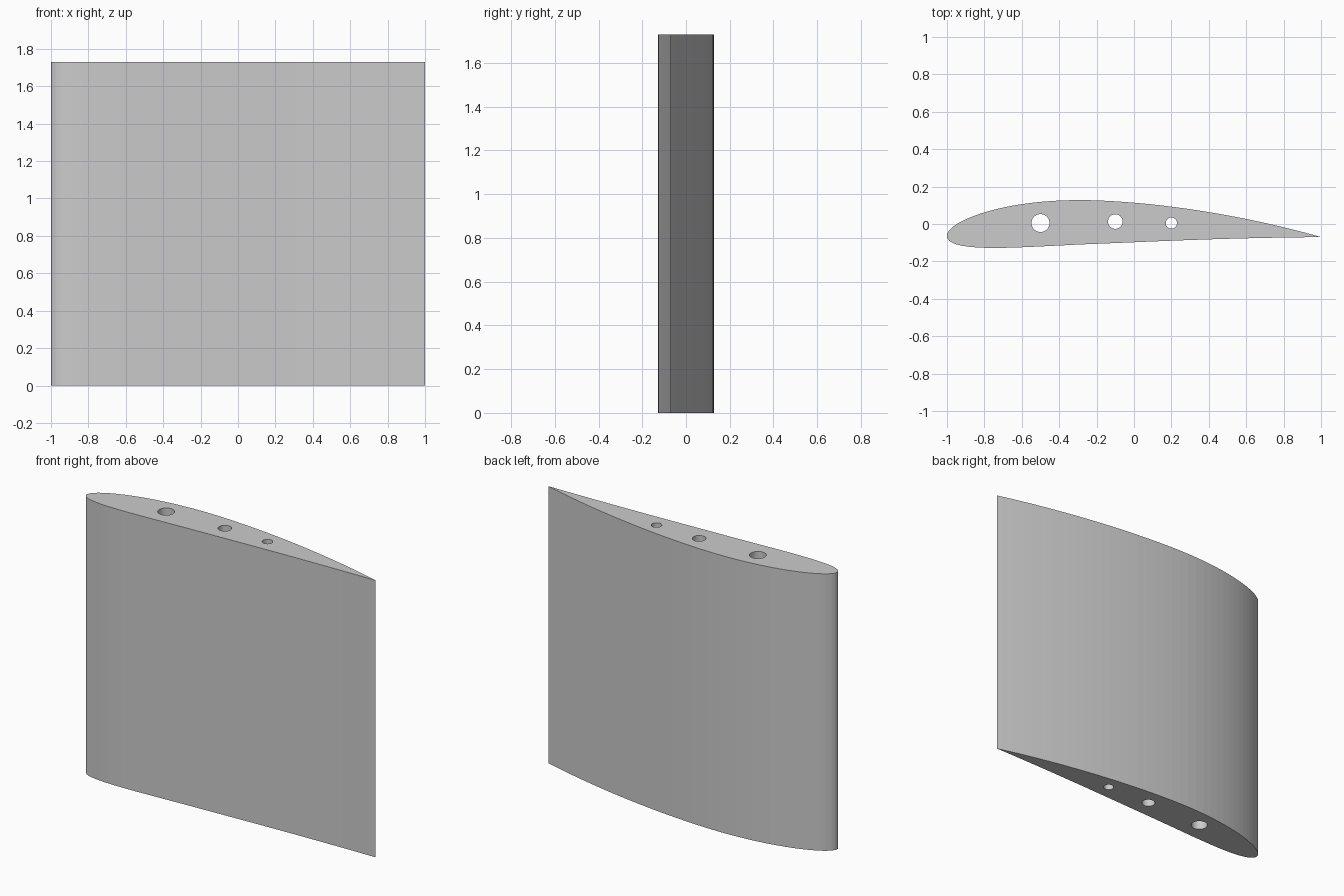
import bpy, bmesh
from math import sin, cos, pi, sqrt, atan

cube = bpy.data.objects.get("Cube")
if cube:
    bpy.data.objects.remove(cube)

HEIGHT = 1.73
CHORD = 2.0
CAMBER, CAMBER_POS, THICK = 0.04, 0.4, 0.12
STEPS = 50
HOLES = [(-0.5, 0.005, 0.048), (-0.1, 0.013, 0.039), (0.2, 0.005, 0.03)]


def section_point(t, side):
    """Point on the cambered section; side is +1 for the upper skin, -1 for the lower."""
    half = 5 * THICK * (0.2969 * sqrt(t) - 0.126 * t - 0.3516 * t**2
                        + 0.2843 * t**3 - 0.1036 * t**4)
    p = CAMBER_POS
    k = CAMBER / (p * p if t < p else (1 - p) ** 2)
    mean = k * (2 * p * t - t * t + (0 if t < p else 1 - 2 * p))
    angle = atan(2 * k * (p - t))
    return ((t - side * half * sin(angle)) * CHORD,
            (mean + side * half * cos(angle)) * CHORD)


def add_loop(bm, points):
    verts = [bm.verts.new((x, y, 0)) for x, y in points]
    return [bm.edges.new((v, verts[i - 1])) for i, v in enumerate(verts)]


# Wing outline: trailing edge, over the top, round the nose and back below
spacing = [(1 - cos(pi * i / STEPS)) / 2 for i in range(STEPS + 1)]
outline = [section_point(t, 1) for t in reversed(spacing)]
outline += [section_point(t, -1) for t in spacing[1:-1]]
xs, ys = zip(*outline)
cx, cy = (min(xs) + max(xs)) / 2, (min(ys) + max(ys)) / 2
outline = [(x - cx, y - cy) for x, y in outline]

# Fill the section around the spar holes and extrude it upward
bm = bmesh.new()
edges = add_loop(bm, outline)
for hx, hy, r in HOLES:
    edges += add_loop(bm, [(hx + r * cos(2 * pi * i / 32), hy + r * sin(2 * pi * i / 32))
                           for i in range(32)])
bmesh.ops.triangle_fill(bm, edges=edges, use_beauty=True)
solid = bmesh.ops.extrude_face_region(bm, geom=bm.faces[:], use_keep_orig=True)
top = [g for g in solid["geom"] if isinstance(g, bmesh.types.BMVert)]
bmesh.ops.translate(bm, verts=top, vec=(0, 0, HEIGHT))
bmesh.ops.recalc_face_normals(bm, faces=bm.faces[:])

mesh = bpy.data.meshes.new("wing_section")
bm.to_mesh(mesh)
bm.free()
wing = bpy.data.objects.new("wing_section", mesh)
bpy.context.collection.objects.link(wing)

# Plain grey
grey = bpy.data.materials.new("light_grey")
grey.use_nodes = True
color = (0.6, 0.6, 0.6, 1)
grey.diffuse_color = color
grey.node_tree.nodes["Principled BSDF"].inputs["Base Color"].default_value = color
mesh.materials.append(grey)
